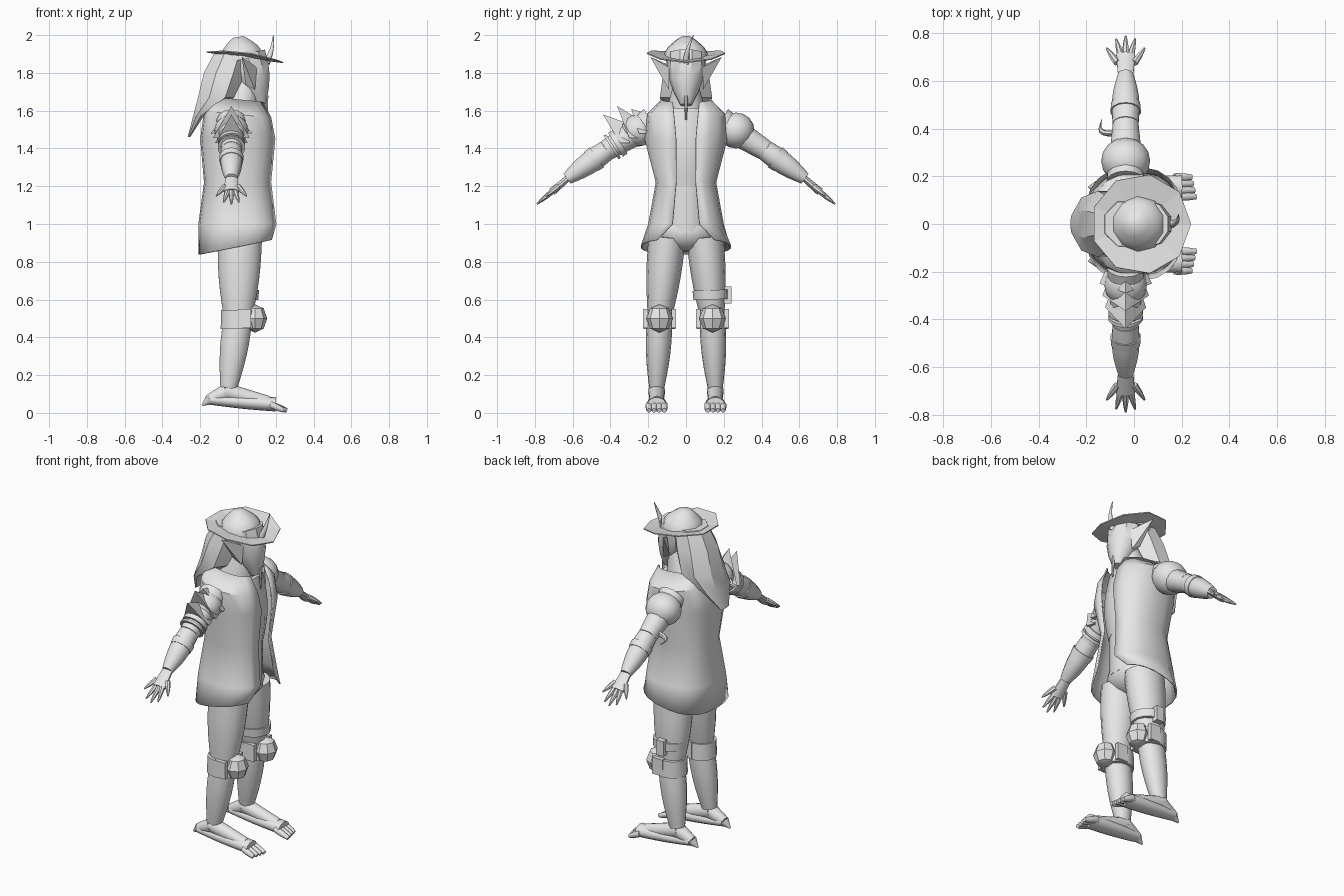
import bpy, bmesh, math
from mathutils import Vector

if "Cube" in bpy.data.objects:
    bpy.data.objects.remove(bpy.data.objects["Cube"])

grey = bpy.data.materials.new("plain_grey")
grey.use_nodes = True
grey.diffuse_color = (.8, .8, .8, 1)
grey.node_tree.nodes["Principled BSDF"].inputs["Base Color"].default_value = grey.diffuse_color

FORWARD, SIDEWAYS, UP = Vector((1, 0, 0)), Vector((0, 1, 0)), Vector((0, 0, 1))


def finish(name, bm, angle):
    """Turn a bmesh into a grey object; angle zero keeps it faceted."""
    bmesh.ops.recalc_face_normals(bm, faces=bm.faces)
    mesh = bpy.data.meshes.new(name)
    bm.to_mesh(mesh)
    bm.free()
    mesh.materials.append(grey)
    if angle:
        mesh.shade_smooth()
        mesh.set_sharp_from_angle(angle=math.radians(angle))
    part = bpy.data.objects.new(name, mesh)
    bpy.context.collection.objects.link(part)
    return part


def skin(bm, rows, closed=True):
    """Bridge neighbouring rows of vertices with quads."""
    count = len(rows[0])
    for low, high in zip(rows, rows[1:]):
        for i in range(count if closed else count - 1):
            j = (i + 1) % count
            bm.faces.new((low[i], low[j], high[j], high[i]))


def loft(name, rings, sides, angle):
    """Skin and cap ellipses given as centre and two radius vectors."""
    bm = bmesh.new()
    rows = []
    for centre, u, v in rings:
        turns = [math.tau * (i + .5) / sides for i in range(sides)]
        rows.append([bm.verts.new(centre + u * math.cos(t) + v * math.sin(t)) for t in turns])
    skin(bm, rows)
    bm.faces.new(rows[0])
    bm.faces.new(rows[-1])
    return finish(name, bm, angle)


def limb(name, start, end, start_radius, end_radius, bulge=0, flat=1, bend=(0, 0, 0),
         sides=14, steps=6, angle=50):
    """Tapering tube that may swell, flatten and bend between two points."""
    start, end = Vector(start), Vector(end)
    heading = (end - start).normalized()
    axis = SIDEWAYS if abs(heading.x) > .7 else FORWARD
    u = (axis - heading * axis.dot(heading)).normalized()
    v = heading.cross(u) * flat
    rings = []
    for i in range(steps + 1):
        t = i / steps
        swell = math.sin(math.pi * t)
        radius = start_radius + (end_radius - start_radius) * t + bulge * swell
        rings.append((start.lerp(end, t) + Vector(bend) * swell, u * radius, v * radius))
    return loft(name, rings, sides, angle)


def ball(name, centre, size, segments=16, angle=50):
    bm = bmesh.new()
    bmesh.ops.create_uvsphere(bm, u_segments=segments, v_segments=segments // 2, radius=1)
    bmesh.ops.scale(bm, vec=size, verts=bm.verts)
    bmesh.ops.translate(bm, vec=centre, verts=bm.verts)
    return finish(name, bm, angle)


def box(name, centre, size):
    bm = bmesh.new()
    bmesh.ops.create_cube(bm, size=1)
    bmesh.ops.scale(bm, vec=size, verts=bm.verts)
    bmesh.ops.translate(bm, vec=centre, verts=bm.verts)
    return finish(name, bm, 0)


def solid(name, points):
    """Faceted convex piece around a few points."""
    bm = bmesh.new()
    bmesh.ops.convex_hull(bm, input=[bm.verts.new(point) for point in points])
    return finish(name, bm, 0)


# Body under the coat
ball("hips", (.01, 0, .96), (.13, .16, .11))
limb("belly", (.01, 0, .95), (.01, 0, 1.25), .13, .13)
limb("chest", (.01, 0, 1.2), (0, 0, 1.61), .13, .13, bulge=.025, flat=1.1)
limb("neck", (0, 0, 1.58), (.05, 0, 1.76), .11, .06)

# Open coat: height, depth, half width and half the front gap at each level
coat_levels = [(1.66, .15, .13, .07), (1.58, .18, .21, .06), (1.45, .2, .22, .05),
               (1.22, .18, .16, .05), (1, .21, .2, .07), (.88, .21, .24, .15)]


def rounded(value):
    return math.copysign(abs(value) ** .8, value)


bm = bmesh.new()
rows = []
columns = 18
for z, depth, width, gap in coat_levels:
    # The collar falls towards the front and the hem drops towards the back
    tilt = .2 if z < 1 else -.1 if z > 1.5 else 0
    opening = math.asin((gap / width) ** 1.2)
    row = []
    for i in range(columns + 1):
        turn = opening + (math.tau - opening * 2) * i / columns
        x = depth * rounded(math.cos(turn))
        row.append(bm.verts.new((x, width * rounded(math.sin(turn)), z + tilt * x)))
    rows.append(row)
skin(bm, rows, closed=False)
coat = finish("coat", bm, 30)
coat.modifiers.new("cloth", 'SOLIDIFY').thickness = .008

# Head, beard braid and long pointed hair
limb("head", (.12, 0, 1.63), (.05, 0, 1.9), .03, .1, bulge=.025, sides=10, steps=4, angle=35)
limb("beard_braid", (.15, 0, 1.68), (.155, 0, 1.55), .012, .004, sides=6)
hair_levels = [(-.03, 1.91, .1, .1), (-.07, 1.8, .12, .13), (-.11, 1.67, .11, .15),
               (-.21, 1.57, .03, .12), (-.26, 1.46, .007, .04)]
loft("hair", [(Vector((x, 0, z)), FORWARD * depth, SIDEWAYS * width)
              for x, z, depth, width in hair_levels], sides=8, angle=25)

# Hat with a wavy faceted brim, rounded crown and a horn in front
bm = bmesh.new()
rows = []
brim_sides = 9
for radius in (.07, .21):
    row = []
    for i in range(brim_sides):
        turn = math.tau * i / brim_sides
        x, y = radius * math.cos(turn), radius * math.sin(turn)
        row.append(bm.verts.new((x + .03, y, 1.885 - x * .13 + y * y * .6)))
    rows.append(row)
skin(bm, rows)
brim = finish("hat_brim", bm, 0)
brim.modifiers.new("felt", 'SOLIDIFY').thickness = .006
limb("hat_crown", (.02, 0, 1.87), (0, 0, 1.99), .12, .03, bulge=.025, sides=10)
limb("hat_horn", (.15, 0, 1.85), (.187, .04, 2), .02, .002, bend=(.01, -.01, 0), sides=8)

for sign, side in ((1, "left"), (-1, "right")):
    def at(x, y, z):
        """Point on the current side of the body."""
        return Vector((x, sign * y, z))

    solid(side + "_ear", [at(.1, .09, 1.83), at(.09, .09, 1.71), at(.04, .1, 1.74),
                          at(.05, .11, 1.85), at(.02, .19, 1.885)])

    # Arm sloping out and down to an open hand
    shoulder, elbow, wrist = at(-.035, .18, 1.54), at(-.035, .42, 1.39), at(-.035, .63, 1.24)
    knuckles, reach_tip = at(-.035, .71, 1.17), at(-.035, .79, 1.105)
    limb(side + "_upper_arm", shoulder, elbow, .08, .055)
    limb(side + "_forearm", elbow, wrist, .055, .032, bulge=.014)
    limb(side + "_sleeve_cuff", elbow.lerp(wrist, .25), elbow.lerp(wrist, .4), .065, .062, steps=1)
    limb(side + "_palm", elbow.lerp(wrist, .95), knuckles, .033, .042, flat=.5, sides=10)
    for i in range(5):
        spread = i - 2
        reach = 1 - .08 * spread * spread
        root = wrist.lerp(knuckles, reach - .1) + FORWARD * spread * .018
        tip = wrist.lerp(reach_tip, reach) + FORWARD * spread * .04
        limb(f"{side}_finger_{i + 1}", root, tip, .015, .004, bulge=.003, sides=7)

    # Leg
    hip, knee, ankle = at(.01, .1, .93), at(0, .14, .5), at(-.05, .155, .13)
    limb(side + "_thigh", hip, knee, .12, .076, bulge=.012, flat=.82)
    limb(side + "_shin", knee, ankle, .078, .045, bulge=.012, flat=.88)

    # Knee strap, faceted cap and studs
    limb(side + "_knee_strap", knee + UP * .045, knee - UP * .055, .092, .094, flat=.9,
         steps=1, angle=35)
    ball(side + "_knee_cap", knee + FORWARD * .09, (.065, .07, .075), segments=8, angle=25)
    for offset, place in ((-.075, "inner"), (.075, "outer")):
        box(f"{side}_{place}_knee_stud", knee + at(.035, offset, 0), (.07, .025, .1))

    # Bare foot with instep, heel spur and toes
    heel = at(-.15, .155, .07)
    limb(side + "_sole", heel, at(.2, .155, .045), .035, .05, bulge=.005, flat=.75)
    limb(side + "_instep", at(-.07, .155, .115), at(.16, .155, .055), .045, .035)
    limb(side + "_heel", at(-.06, .155, .11), heel, .045, .03)
    limb(side + "_heel_spur", heel, at(-.19, .155, .04), .03, .004)
    for i in range(4):
        y = .115 + i * .027
        limb(f"{side}_toe_{i + 1}", at(.17, y, .045), at(.26 - i * .006, y, .013), .018, .012,
             bulge=.003, sides=8)

# Rounded shoulder guard and elbow hook on the left arm
ball("left_shoulder_guard", (-.035, .265, 1.495), (.103, .098, .095))
limb("elbow_hook", (-.08, .38, 1.4), (-.135, .44, 1.37), .02, .002, bend=(-.03, -.02, 0), sides=7)

# Layered spiked shoulder guard on the right arm
ball("right_shoulder_guard", (-.035, -.255, 1.495), (.09, .09, .085))
for i, (y, z) in enumerate([(-.29, 1.61), (-.365, 1.625), (-.44, 1.58)]):
    middle = Vector((-.035, -.25 - i * .05, 1.48 - i * .025))
    inner = middle + SIDEWAYS * .05
    half = FORWARD * (.11 - i * .012)
    solid(f"shoulder_spike_{i + 1}", [(-.035, y, z), middle + half, middle - half,
                                      inner + UP * .1, inner + half * .8, inner - half * .8])

# Bands on the right arm; elbow, knee and hip are now the right side's
band_top = elbow.lerp(shoulder, .3)
for i in range(2):
    top = band_top.lerp(elbow, i * .5)
    limb(f"arm_band_{i + 1}", top, top.lerp(elbow, .35), .072, .074, steps=1, angle=35)

# Thigh strap with its box on the left leg
limb("thigh_strap", (.01, .13, .65), (.01, .132, .6), .104, .1, flat=.92, steps=1, angle=35)
box("strap_box", (.01, .215, .625), (.05, .05, .09))
